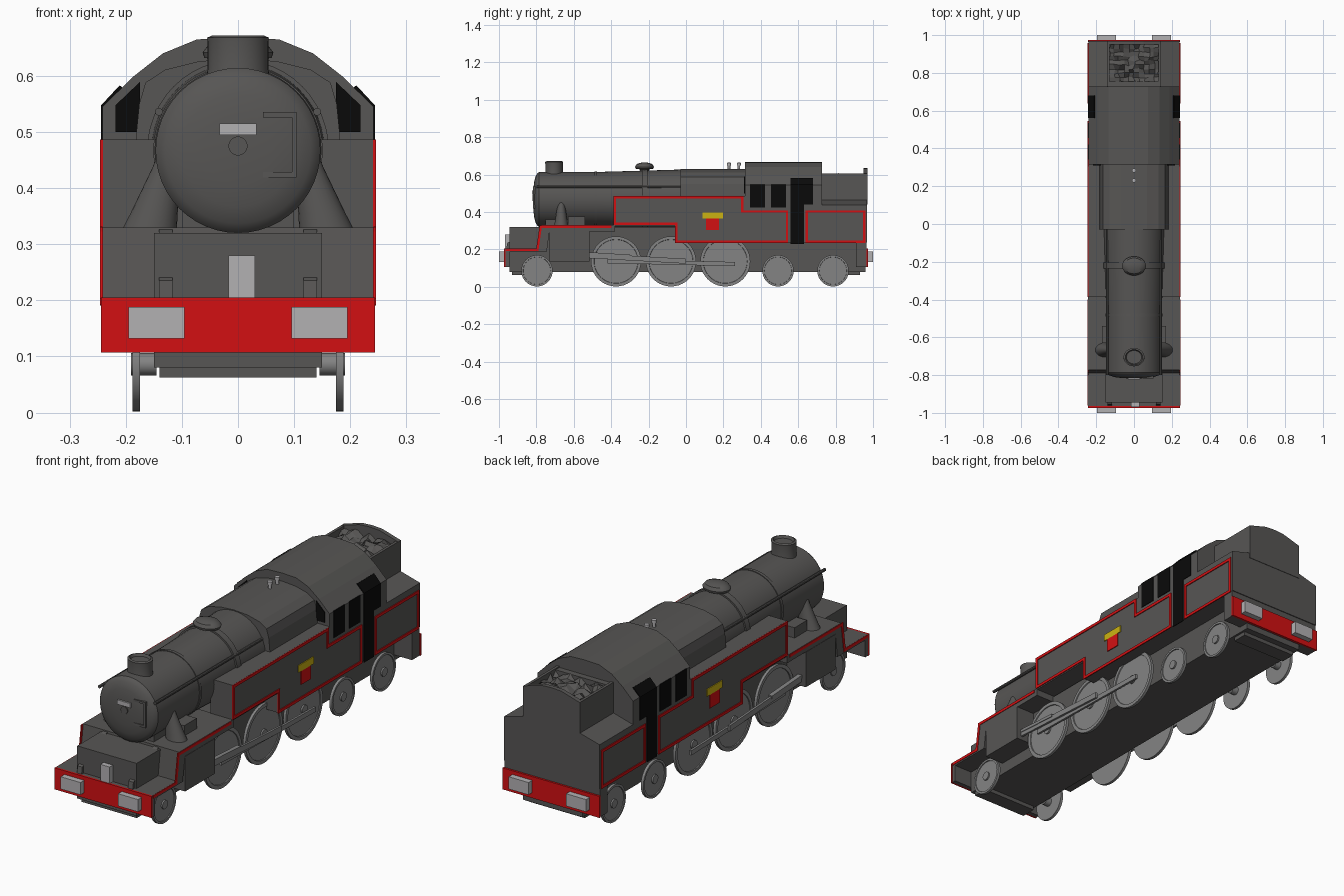
import bpy, bmesh, math, random
from mathutils import Matrix, Vector

if "Cube" in bpy.data.objects:
    bpy.data.objects.remove(bpy.data.objects["Cube"])

random.seed(4)


def material(name, r, g, b):
    m = bpy.data.materials.new(name)
    m.diffuse_color = (r, g, b, 1)
    m.use_nodes = True
    m.node_tree.nodes["Principled BSDF"].inputs["Base Color"].default_value = m.diffuse_color
    return m


GREY = material("dark grey body", .095, .092, .089)
STEEL = material("wheel grey", .23, .23, .23)
LIGHT = material("light grey", .45, .44, .45)
RED = material("lining red", .65, .005, .006)
YELLOW = material("crest yellow", .60, .45, .006)
BLACK = material("window black", .003, .003, .003)


def finish(name, bm, mat, smooth=False):
    bmesh.ops.remove_doubles(bm, verts=bm.verts, dist=1e-5)
    bmesh.ops.recalc_face_normals(bm, faces=bm.faces)
    me = bpy.data.meshes.new(name)
    bm.to_mesh(me)
    bm.free()
    me.materials.append(mat)
    ob = bpy.data.objects.new(name, me)
    bpy.context.collection.objects.link(ob)
    if smooth:
        bpy.context.view_layer.objects.active = ob
        ob.select_set(True)
        bpy.ops.object.shade_smooth_by_angle(angle=math.radians(35))
        ob.select_set(False)
    return ob


def prism(name, pts, axis, a, b, mat):
    """Extrude a profile along x (pts are y,z) or along y (pts are x,z)."""
    bm = bmesh.new()
    put = (lambda p, t: (t, p[0], p[1])) if axis == 'x' else (lambda p, t: (p[0], t, p[1]))
    ends = [[bm.verts.new(put(p, t)) for p in pts] for t in (a, b)]
    bm.faces.new(ends[0])
    bm.faces.new(ends[1])
    for i in range(len(pts)):
        j = (i + 1) % len(pts)
        bm.faces.new((ends[0][i], ends[0][j], ends[1][j], ends[1][i]))
    return finish(name, bm, mat)


def box(name, x0, x1, y0, y1, z0, z1, mat=GREY):
    return prism(name, [(y0, z0), (y1, z0), (y1, z1), (y0, z1)], 'x', x0, x1, mat)


def bar(name, p, q, h, x0, x1, mat, ext=0):
    """Flat bar of height h from p to q in the y,z plane."""
    p, q = Vector(p), Vector(q)
    d = (q - p).normalized()
    n = Vector((-d.y, d.x)) * h / 2
    p, q = p - d * ext, q + d * ext
    return prism(name, [p + n, q + n, q - n, p - n], 'x', x0, x1, mat)


def lathe(name, prof, matrix, mat, n=40):
    """Revolve (radius, height) points about the local z axis."""
    bm = bmesh.new()
    vs = [bm.verts.new((r, 0, h)) for r, h in prof]
    es = [bm.edges.new(e) for e in zip(vs, vs[1:])]
    bmesh.ops.spin(bm, geom=vs + es, cent=(0, 0, 0), axis=(0, 0, 1),
                   angle=2 * math.pi, steps=n)
    bm.transform(matrix)
    return finish(name, bm, mat, True)


T = Matrix.Translation
ALONG_Y = Matrix.Rotation(-math.pi / 2, 4, 'X')
mirror = lambda pts: pts + [(-x, z) for x, z in reversed(pts) if x > 0]

# Frame, end beams and buffers
box("frame", -.15, .15, -.945, .96, .08, .32)
for s, end in ((-1, "front"), (1, "rear")):
    lo, hi = sorted((s * .973, s * .964))
    box(end + "_beam", -.2445, .2445, lo, hi, .107, .205, RED)
    lo, hi = sorted((s * .93, s * .86))
    box(end + "_drag_box", -.14, .14, lo, hi, .062, .107)
    lo, hi = sorted((s * 1.0, s * .97))
    for x in (-.145, .145):
        box(end + "_buffer", x - .05, x + .05, lo, hi, .132, .188, LIGHT)
box("front_beam_back", -.243, .243, -.964, -.945, .107, .205)
box("rear_beam_back", -.2415, .2415, .91, .964, .107, .24)

# Footplate with the front step
prism("footplate", [(-.964, .205), (-.79, .205), (-.772, .33), (-.38, .33), (-.38, .295),
                    (-.73, .295), (-.745, .185), (-.964, .185)], 'x', -.243, .243, GREY)
box("front_step", -.145, .145, -.90, -.78, .2, .222)
box("front_lamp", -.017, .03, -.968, -.945, .205, .28, LIGHT)

# Boiler with domed front, and squared firebox
lathe("boiler", [(0, -.818), (.06, -.816), (.1, -.811), (.13, -.802), (.142, -.792), (.147, -.785),
                 (.147, -.48), (.160, -.03), (.160, .1)], T((0, 0, .467)) @ ALONG_Y, GREY, 48)
prism("firebox", mirror([(.182, .33), (.182, .49), (.176, .55), (.165, .588), (.13, .611),
                         (.07, .626), (0, .631)]), 'y', -.03, .32, GREY)
lathe("boiler_band", [(.148, -.49), (.151, -.49), (.151, -.475), (.148, -.475)],
      T((0, 0, .467)) @ ALONG_Y, GREY, 48)
box("smokebox_saddle", -.10, .10, -.75, -.54, .32, .38)
lathe("feed_pipe_band", [(.145, -.235), (.162, -.235), (.162, -.205), (.145, -.205)],
      T((0, 0, .467)) @ ALONG_Y, GREY, 48)

# Smokebox door fittings
box("number_plate", -.033, .033, -.824, -.814, .495, .515, LIGHT)
box("door_hinge_post", .096, .104, -.817, -.80, .42, .535)
for z in (.424, .531):
    box("door_hinge_strap", .045, .104, -.817, -.80, z - .005, z + .005)
lathe("door_handle", [(0, .008), (.017, .008), (.017, -.004), (0, -.004)],
      T((0, -.818, .475)) @ ALONG_Y, GREY, 20)

# Chimney, dome and safety valves
lathe("chimney", [(.062, -.05), (.056, 0), (.054, .012), (.054, .06), (.055, .068), (.046, .072),
                  (.04, .06), (0, .06)], T((0, -.705, .6)) @ Matrix.Diagonal((1, .88, 1, 1)), GREY)
lathe("dome", [(.03, -.04), (.03, .008), (.06, .012), (.063, .022), (.052, .036), (.03, .043),
               (0, .045)], T((0, -.222, .62)) @ Matrix.Diagonal((1, .8, 1, 1)), GREY)
for y in (.23, .283):
    lathe("safety_valve", [(.007, -.04), (.007, .02), (.011, .022), (.011, .035), (0, .037)],
          T((0, y, .628)), LIGHT, 12)

# Cab
roof = [(.2415, .237), (.2415, .545), (.1875, .598), (.134, .64), (.073, .665), (0, .668)]
prism("cab", mirror(roof), 'y', .315, .727, GREY)

# Bunker: wide base, narrow upper walls, raised back plate, coal
prism("bunker_base", mirror([(.2415, .237), (.2415, .438), (.143, .465), (0, .465)]),
      'y', .727, .968, GREY)
box("bunker_front_wall", -.143, .143, .727, .755, .45, .6)
for s in (-1, 1):
    lo, hi = sorted((s * .143, s * .13))
    box("bunker_side_wall", lo, hi, .727, .968, .45, .605)
prism("bunker_back_plate", mirror([(.143, .44), (.143, .605), (.05, .632), (0, .635)]),
      'y', .95, .97, GREY)
bm = bmesh.new()
bmesh.ops.create_grid(bm, x_segments=10, y_segments=9, size=.5)
bm.transform(T((0, .853, .583)) @ Matrix.Diagonal((.265, .2, 1, 1)))
for v in bm.verts:
    v.co += Vector((random.uniform(-.006, .006), random.uniform(-.006, .006),
                    random.uniform(-.015, .025)))
finish("coal", bm, GREY)

# Red lining paths on the sides (y, z)
panels = [
    [(-.38, .48), (.30, .48), (.30, .403), (.54, .403), (.54, .24), (-.053, .24),
     (-.053, .337), (-.38, .337), (-.38, .48)],
    [(.645, .403), (.952, .403), (.952, .24), (.645, .24), (.645, .403)],
    [(-.955, .198), (-.795, .198), (-.777, .322), (-.405, .322)]]

# Everything that comes in left and right pairs
for s, side in ((-1, "left_"), (1, "right_")):
    def span(a, b):
        return sorted((s * a, s * b))

    def flip(pts):
        return [(s * x, z) for x, z in pts]

    # Side tank
    prism(side + "tank", [(-.385, .325), (-.385, .487), (.32, .487), (.32, .237),
                          (-.058, .237), (-.058, .325)], 'x', *span(.13, .2415), GREY)
    for path in panels:
        for p, q in zip(path, path[1:]):
            bar(side + "lining", p, q, .013, *span(.2405, .2455), RED, .0065)

    # Crest
    box(side + "crest_top", *span(.241, .2455), .087, .197, .365, .397, YELLOW)
    box(side + "crest_shield", *span(.241, .2455), .107, .177, .303, .365, RED)

    # Cab windows and doorway
    for y in (.342, .455):
        box(side + "cab_window", *span(.241, .2445), y, y + .08, .425, .548, BLACK)
    box(side + "doorway_lower", *span(.241, .2445), .56, .63, .23, .44, BLACK)
    prism(side + "doorway_upper", flip([(.239, .44), (.2445, .44), (.2445, .547), (.211, .583),
                                        (.204, .578), (.239, .544)]), 'y', .56, .68, BLACK)
    prism(side + "front_window", flip([(.218, .5), (.218, .548), (.175, .589), (.175, .5)]),
          'y', .311, .318, BLACK)

    # Front stay, steam pipe, lubricator, handrail
    prism(side + "front_stay", [(-.962, .2), (-.955, .235), (-.93, .25), (-.775, .326),
                                (-.775, .2)], 'x', *span(.117, .141), GREY)
    tilt = Matrix.Identity(4)
    tilt[0][2] = -s * .28
    lathe(side + "steam_pipe", [(.049, 0), (.042, .03), (.026, .11), (.02, .15), (0, .165)],
          T((s * .158, -.667, .325)) @ tilt @ Matrix.Diagonal((1, .78, 1, 1)), GREY, 24)
    box(side + "lubricator", *span(.09, .17), -.63, -.54, .325, .377)
    lathe(side + "handrail", [(0, -.80), (.007, -.80), (.007, -.03), (0, -.03)],
          T((s * .141, 0, .536)) @ ALONG_Y, GREY, 10)

    # Cylinder and rods
    box(side + "cylinder", *span(.14, .2445), -.73, -.515, .135, .295)
    bar(side + "connecting_rod", (-.515, .166), (.0, .137), .026, *span(.212, .222), STEEL)
    bar(side + "coupling_rod", (-.42, .137), (.262, .122), .022, *span(.2, .21), STEEL)
    bar(side + "slide_bar", (-.515, .178), (-.30, .165), .014, *span(.205, .225), STEEL)

    # Wheels
    wheels = [(y, .134) for y in (-.374, -.08, .21)] + [(y, .084) for y in (-.797, .492, .786)]
    for y, r in wheels:
        m = T((s * .175, y, r + .002)) @ Matrix.Rotation(s * math.pi / 2, 4, 'Y')
        lathe(side + "wheel", [(0, .009), (r * .87, .009), (r * .88, .013), (r, .013), (r, 0),
                               (0, 0)], m, STEEL, 40)
        lathe(side + "axle", [(.02, -.03), (.02, .016), (0, .016)], m, STEEL, 16)
